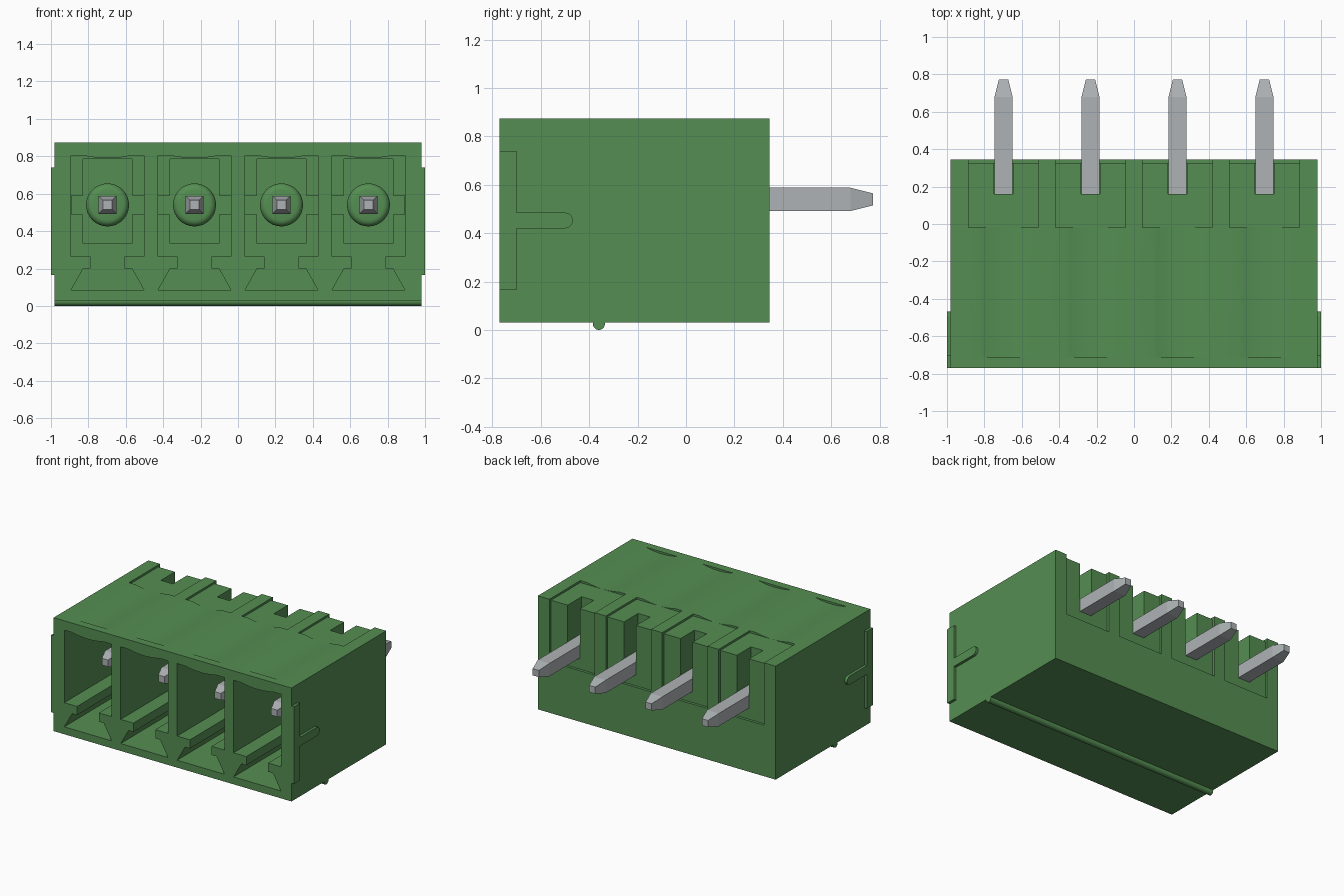
import bpy, bmesh, math
from mathutils import Vector

cube = bpy.data.objects.get("Cube")
if cube:
    bpy.data.objects.remove(cube, do_unlink=True)


def material(name, rgb, metallic=0.0):
    m = bpy.data.materials.new(name)
    m.use_nodes = True
    m.diffuse_color = (*rgb, 1)
    m.node_tree.nodes["Principled BSDF"].inputs["Base Color"].default_value = (*rgb, 1)
    return m


GREEN = material("green plastic", (0.09, 0.27, 0.085))
GREY = material("tin grey", (0.42, 0.45, 0.46))


def finish(name, bm, mat):
    bmesh.ops.recalc_face_normals(bm, faces=bm.faces)
    me = bpy.data.meshes.new(name)
    bm.to_mesh(me)
    bm.free()
    me.materials.append(mat)
    ob = bpy.data.objects.new(name, me)
    bpy.context.collection.objects.link(ob)
    return ob


def loft(name, rings, mat):
    """Skin equal-length rings of points and cap both ends."""
    bm = bmesh.new()
    loops = [[bm.verts.new(p) for p in r] for r in rings]
    n = len(loops[0])
    for a, b in zip(loops, loops[1:]):
        for i in range(n):
            j = (i + 1) % n
            bm.faces.new((a[i], a[j], b[j], b[i]))
    bm.faces.new(loops[0])
    bm.faces.new(loops[-1])
    return finish(name, bm, mat)


def prism_y(name, pts, y0, y1, mat=GREEN):
    return loft(name, [[(x, y, z) for x, z in pts] for y in (y0, y1)], mat)


def prism_x(name, pts, x0, x1, mat=GREEN):
    return loft(name, [[(x, y, z) for y, z in pts] for x in (x0, x1)], mat)


def rect(a0, a1, b0, b1):
    return [(a0, b0), (a1, b0), (a1, b1), (a0, b1)]


def sag(xc, half, z, depth, steps=12):
    """Shallow sagging arc from -half to +half."""
    pts = []
    for i in range(steps + 1):
        t = 2 * i / steps - 1
        pts.append((xc + t * half, z - depth * (1 - t * t)))
    return pts


def smooth(ob, angle=30):
    bpy.ops.object.select_all(action="DESELECT")
    ob.select_set(True)
    bpy.context.view_layer.objects.active = ob
    bpy.ops.object.shade_smooth_by_angle(angle=math.radians(angle))


BOTTOM, TOP = 0.03, 0.875
FRONT, BACK = -0.77, 0.345
PIN_Z = 0.54
POLES = [(i - 1.5) * 0.465 for i in range(4)]

housing = prism_x("housing", rect(FRONT, BACK, BOTTOM, TOP), -0.98, 0.98)
cutters = []

for xc in POLES:
    # Plug cavity with a dovetail keyway in its floor
    right = [(0.195, 0.265), (0.09, 0.265), (0.09, 0.2), (0.13, 0.2), (0.195, 0.085)]
    floor = [(xc + x, z) for x, z in right] + [(xc - x, z) for x, z in reversed(right)]
    roof = [(xc - 0.195, 0.805)] + sag(xc, 0.13, 0.805, 0.015) + [(xc + 0.195, 0.805)]
    cutters.append(prism_y("cavity_cutter", floor + roof, FRONT - 0.1, -0.08))

    # Cross-shaped pocket in the rear wall of the cavity
    side = [(0.13, 0.335), (0.13, 0.49), (0.194, 0.49), (0.194, 0.59), (0.13, 0.59), (0.13, 0.785)]
    cross = [(xc + x, z) for x, z in side] + [(xc - x, z) for x, z in reversed(side)]
    cutters.append(prism_y("pocket_cutter", cross, -0.12, -0.02))

    # Shallow trough on the roof
    trough = sag(xc, 0.13, TOP, 0.015) + [(xc + 0.13, TOP + 0.1), (xc - 0.13, TOP + 0.1)]
    cutters.append(prism_y("trough_cutter", trough, -0.71, -0.01))

    # Rear panel recess, roof step and pin slot
    cutters.append(prism_y("roof_step_cutter", rect(xc - 0.187, xc + 0.187, 0.86, 1), -0.02, 0.5))
    cutters.append(prism_y("panel_cutter", rect(xc - 0.187, xc + 0.187, 0.41, 1), 0.325, 0.5))
    cutters.append(prism_y("slot_cutter", rect(xc - 0.05, xc + 0.05, 0.49, 1), 0.16, 0.5))

for c in cutters:
    mod = housing.modifiers.new("cut", "BOOLEAN")
    mod.operation = "DIFFERENCE"
    mod.solver = "EXACT"
    mod.object = c

# Bake the cuts and discard the cutters
deps = bpy.context.evaluated_depsgraph_get()
baked = bpy.data.meshes.new_from_object(housing.evaluated_get(deps))
housing.modifiers.clear()
housing.data = baked
for c in cutters:
    bpy.data.objects.remove(c, do_unlink=True)
smooth(housing, 20)


def square(xc, y, h):
    return [(xc + a * h, y, PIN_Z + b * h) for a, b in ((-1, -1), (1, -1), (1, 1), (-1, 1))]


def circle(xc, y, r, n=32):
    return [(xc + r * math.cos(math.tau * i / n), y, PIN_Z + r * math.sin(math.tau * i / n))
            for i in range(n)]


for xc in POLES:
    # Contact pin, tapered at both ends
    stations = [(-0.57, 0.025), (-0.5, 0.048), (0.68, 0.048), (0.772, 0.025)]
    loft("contact_pin", [square(xc, y, h) for y, h in stations], GREY)

    # Rounded collar around the pin
    rings = [circle(xc, 0.0, 0.115), circle(xc, -0.07, 0.115)]
    for k in range(1, 6):
        a = k * math.pi / 10
        rings.append(circle(xc, -0.07 - 0.035 * math.sin(a), 0.08 + 0.035 * math.cos(a)))
    smooth(loft("pin_collar", rings, GREEN), 40)

# Side flanges, each with a round-ended bar
bar = [(-0.72, 0.42), (-0.5, 0.42)]
for k in range(1, 10):
    a = -math.pi / 2 + k * math.pi / 10
    bar.append((-0.5 + 0.0325 * math.cos(a), 0.4525 + 0.0325 * math.sin(a)))
bar += [(-0.5, 0.485), (-0.72, 0.485)]
for s, label in ((1, "left"), (-1, "right")):
    prism_x(label + "_flange", rect(FRONT, -0.7, 0.165, 0.74), s * 0.97, s)
    smooth(prism_x(label + "_key_bar", bar, s * 0.97, s))

# Round rib under the base
rib = [(-0.36 + 0.025 * math.cos(math.tau * i / 20), 0.025 + 0.025 * math.sin(math.tau * i / 20))
       for i in range(20)]
smooth(prism_x("base_rib", rib, -0.98, 0.98))
